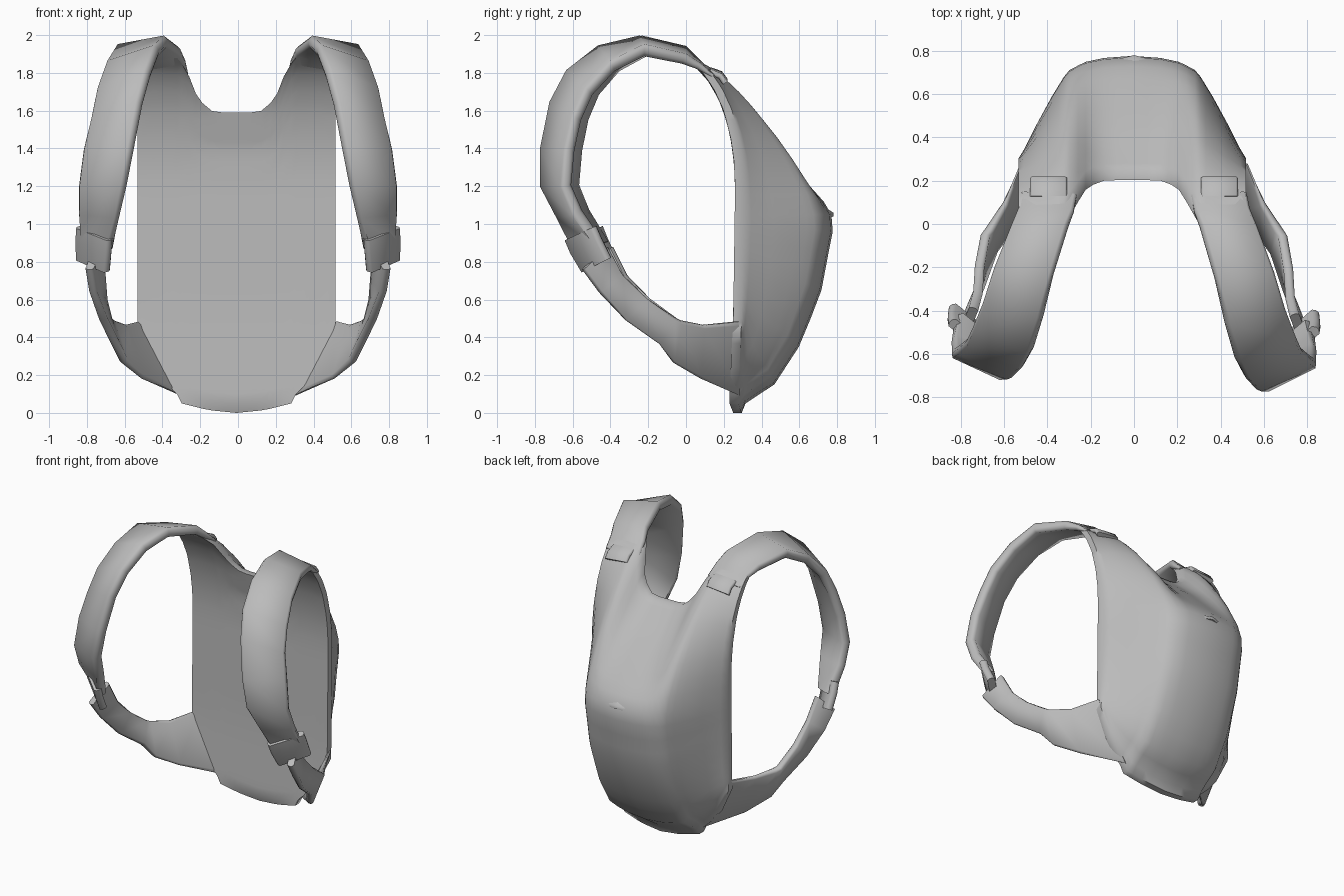
import bpy, bmesh, math
from mathutils import Vector

cube = bpy.data.objects.get("Cube")
if cube:
    bpy.data.objects.remove(cube, do_unlink=True)

fabric = bpy.data.materials.new("grey_fabric")
fabric.use_nodes = True
grey = (0.5, 0.5, 0.5, 1)
fabric.diffuse_color = grey
fabric.node_tree.nodes["Principled BSDF"].inputs["Base Color"].default_value = grey


def interp(points, x):
    """Piecewise linear curve through (x, value) points."""
    for (x0, v0), (x1, v1) in zip(points, points[1:]):
        if x <= x1:
            return v0 + (v1 - v0) * max(0, (x - x0) / (x1 - x0))
    return points[-1][1]


def finish(name, bm, angle=60):
    bmesh.ops.recalc_face_normals(bm, faces=bm.faces)
    mesh = bpy.data.meshes.new(name)
    bm.to_mesh(mesh)
    bm.free()
    mesh.materials.append(fabric)
    obj = bpy.data.objects.new(name, mesh)
    bpy.context.collection.objects.link(obj)
    bpy.ops.object.select_all(action='DESELECT')
    bpy.context.view_layer.objects.active = obj
    obj.select_set(True)
    bpy.ops.object.shade_smooth_by_angle(angle=math.radians(angle))


def band(name, stations, thickness, side, start=1, end=1):
    """Loft a flat padded band; each station gives both edges of its outer face.
    start and end thin the band where it is sewn on."""
    inside = Vector((0.3, -0.15, 1.1))
    section = [(0, .3), (.05, 0), (.95, 0), (1, .3),
               (1, .7), (.95, 1), (.05, 1), (0, .7)]
    pairs = [(Vector(a), Vector(b)) for a, b in stations]
    mids = [(a + b) / 2 for a, b in pairs]
    last = len(pairs) - 1
    bm = bmesh.new()
    rings = []
    for i, (a, b) in enumerate(pairs):
        along = mids[min(i + 1, last)] - mids[max(i - 1, 0)]
        normal = along.cross(b - a).normalized()
        if normal.dot(inside - mids[i]) < 0:
            normal.negate()
        depth = thickness * min(1, start + .3 * i, end + .3 * (last - i))
        ring = []
        for across, deep in section:
            p = a.lerp(b, across) + normal * deep * depth
            # The right strap sits slightly further back
            if side < 0 and p.y < 0:
                p.y *= 0.93
            ring.append(bm.verts.new((p.x * side, p.y, p.z)))
        rings.append(ring)
    n = len(section)
    for r, s in zip(rings, rings[1:]):
        for k in range(n):
            bm.faces.new((r[k], r[(k + 1) % n], s[(k + 1) % n], s[k]))
    bm.faces.new(rings[0])
    bm.faces.new(rings[-1])
    finish(name, bm)


# Bag body: curved back panel and bulging pouch on one shared outline,
# running up at the shoulders to become the start of the straps
TOP = [(0, 1.59), (.12, 1.59), (.18, 1.64), (.215, 1.69), (.25, 1.78),
       (.29, 1.85), (.315, 1.88), (.45, 1.88), (.525, 1.84)]
BOTTOM = [(0, 0), (.15, .015), (.29, .05), (.315, .1), (.42, .2), (.525, .42)]
PANEL_Y = [(0, .25), (.05, .23), (.1, .23), (.5, .25), (1.2, .26), (1.4, .25),
           (1.6, .2), (1.72, .145), (1.82, .075), (1.88, -.01)]
DEPTH = [(0, 0), (.05, .04), (.15, .19), (.35, .31), (.65, .42), (.85, .455),
         (.96, .475), (1.05, .467), (1.12, .425), (1.25, .31), (1.4, .17),
         (1.54, .05), (1.6, 0)]
BULGE = [(0, 1), (.13, .98), (.22, .94), (.3, .85), (.37, .61),
         (.44, .34), (.5, .09), (.525, 0)]
half = [.07, .13, .18, .215, .25, .29, .315, .34, .37, .44, .5, .525]
columns = [-x for x in reversed(half)] + [0] + half
rows = [0, .05, .1, .15, .25, .35, .5, .65, .75, .85, .96, 1.05,
        1.12, 1.18, 1.25, 1.33, 1.4, 1.44, 1.48, 1.51, 1.54, 1.57, 1.6]
PEAK = 1.05


def body_point(x, row, back):
    ax = abs(x)
    if row < PEAK:
        low = interp(BOTTOM, ax)
        z = low + (PEAK - low) * row / PEAK
    else:
        z = PEAK + (interp(TOP, ax) - PEAK) * (row - PEAK) / (rows[-1] - PEAK)
    y = interp(PANEL_Y, z)
    if back:
        y += .045 + interp(DEPTH, row) * interp(BULGE, ax)
    return (x - .008, y, z)


bm = bmesh.new()
grids = [[[bm.verts.new(body_point(x, r, back)) for x in columns] for r in rows]
         for back in (False, True)]
for g in grids:
    for j in range(len(rows) - 1):
        for i in range(len(columns) - 1):
            bm.faces.new((g[j][i], g[j][i + 1], g[j + 1][i + 1], g[j + 1][i]))


def rim(g):
    return (g[0] + [row[-1] for row in g[1:]] + g[-1][-2::-1]
            + [row[0] for row in g[-2:0:-1]])


front, back = rim(grids[0]), rim(grids[1])
for k in range(len(front)):
    m = (k + 1) % len(front)
    bm.faces.new((front[k], front[m], back[m], back[k]))
finish("bag_body", bm)

# Small folded lip at the fullest point of the pouch
bm = bmesh.new()
lip = [[bm.verts.new((x, y - abs(x) * .25, z - abs(x) * .1)) for x in (-.08, -.04, 0, .04, .08)]
       for y, z in ((.74, 1.085), (.78, 1.06), (.78, 1.04), (.74, 1.03))]
for r, s in zip(lip, lip[1:]):
    for k in range(4):
        bm.faces.new((r[k], r[k + 1], s[k + 1], s[k]))
finish("pouch_lip", bm)

# Straps, buckles and side wings, one set for each side
SHOULDER = [((.265, .14, 1.805), (.52, .15, 1.79)),
            ((.28, .07, 1.875), (.535, .08, 1.85)),
            ((.31, 0, 1.945), (.57, 0, 1.9)),
            ((.38, -.25, 2.0), (.65, -.22, 1.95)),
            ((.435, -.47, 1.95), (.705, -.4, 1.86)),
            ((.485, -.64, 1.82), (.755, -.53, 1.72)),
            ((.53, -.73, 1.65), (.785, -.6, 1.57)),
            ((.575, -.78, 1.4), (.825, -.64, 1.4)),
            ((.61, -.78, 1.2), (.85, -.66, 1.2)),
            ((.645, -.69, 1.03), (.85, -.6, 1.05)),
            ((.7, -.6, .85), (.84, -.48, .89))]
BUCKLE = [((.69, -.65, .91), (.865, -.5, .98)),
          ((.695, -.62, .84), (.87, -.47, .91)),
          ((.705, -.56, .74), (.865, -.42, .81))]
WING = [((.76, -.41, .88), (.81, -.54, .76)),
        ((.74, -.33, .73), (.79, -.45, .64)),
        ((.735, -.2, .6), (.735, -.32, .49)),
        ((.71, -.05, .49), (.67, -.14, .36)),
        ((.69, -.02, .48), (.62, -.06, .26)),
        ((.61, .1, .46), (.52, .08, .18)),
        ((.53, .28, .48), (.31, .285, .09))]
PATCH = [((.31, .13, 1.83), (.48, .13, 1.82)),
         ((.31, .19, 1.81), (.48, .19, 1.795)),
         ((.31, .22, 1.77), (.48, .22, 1.755))]

for label, side in (("left", 1), ("right", -1)):
    band(label + "_shoulder_strap", SHOULDER, .065, side, start=.3)
    band(label + "_buckle", BUCKLE, .05, side)
    band(label + "_side_wing", WING, .045, side, end=.4)
    band(label + "_strap_patch", PATCH, .03, side)
